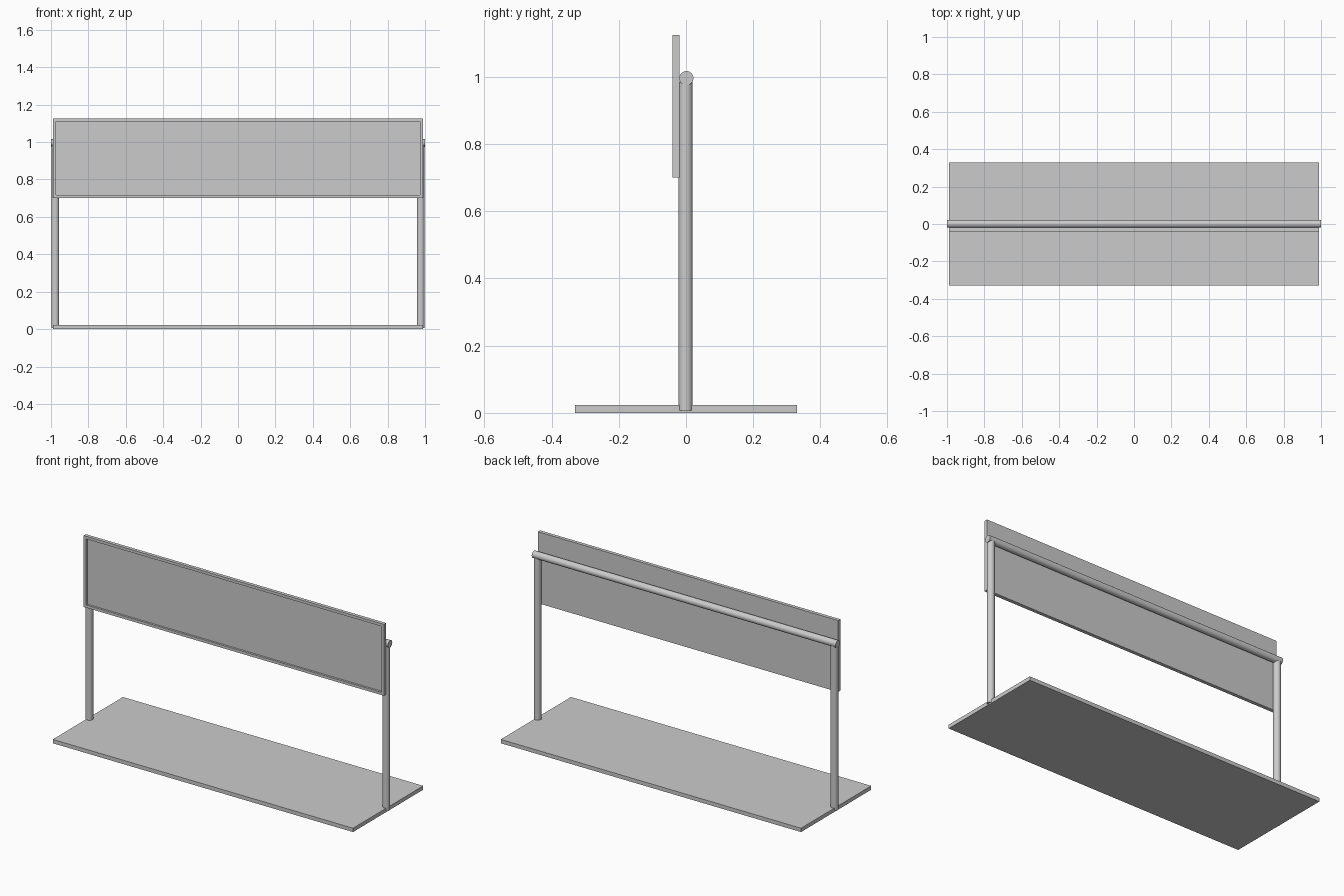
import bpy, bmesh
from math import pi

if "Cube" in bpy.data.objects:
    bpy.data.objects.remove(bpy.data.objects["Cube"])


def box(name, lo, hi):
    """Axis-aligned box between two corners."""
    centre = [(a + b) / 2 for a, b in zip(lo, hi)]
    bpy.ops.mesh.primitive_cube_add(size=1, location=centre)
    ob = bpy.context.object
    ob.name = name
    ob.scale = [b - a for a, b in zip(lo, hi)]
    bpy.ops.object.transform_apply(location=True, rotation=False, scale=True)
    return ob


def tube(name, radius, length, location, rotation=(0, 0, 0)):
    """Smooth capped cylinder."""
    bpy.ops.mesh.primitive_cylinder_add(vertices=32, radius=radius, depth=length,
                                        location=location, rotation=rotation)
    ob = bpy.context.object
    ob.name = name
    bpy.ops.object.shade_smooth_by_angle()
    return ob


# Flat base plate
box("base_plate", (-0.988, -0.33, 0), (0.988, 0.33, 0.023))

# Upright posts, slightly overhanging the base ends
POST_BOTTOM, POST_TOP = 0.007, 0.985
for side, x in (("left", -0.977), ("right", 0.977)):
    tube(side + "_post", 0.021, POST_TOP - POST_BOTTOM,
         (x, -0.001, (POST_TOP + POST_BOTTOM) / 2))

# Horizontal top rail
tube("top_rail", 0.021, 2.0, (0, 0.001, 0.996), (0, pi / 2, 0))

# Front panel with a raised rim around a recessed face
panel = box("front_panel", (-0.988, -0.04, 0.70), (0.988, -0.019, 1.125))
bm = bmesh.new()
bm.from_mesh(panel.data)
bm.normal_update()
front = min(bm.faces, key=lambda f: f.calc_center_median().y)
bmesh.ops.inset_region(bm, faces=[front], thickness=0.023)
wall = bmesh.ops.extrude_face_region(bm, geom=[front])
moved = [v for v in wall["geom"] if isinstance(v, bmesh.types.BMVert)]
bmesh.ops.translate(bm, verts=moved, vec=(0, 0.012, 0))
if front.is_valid:
    bmesh.ops.delete(bm, geom=[front], context="FACES_ONLY")
bmesh.ops.recalc_face_normals(bm, faces=bm.faces)
bm.to_mesh(panel.data)
bm.free()
